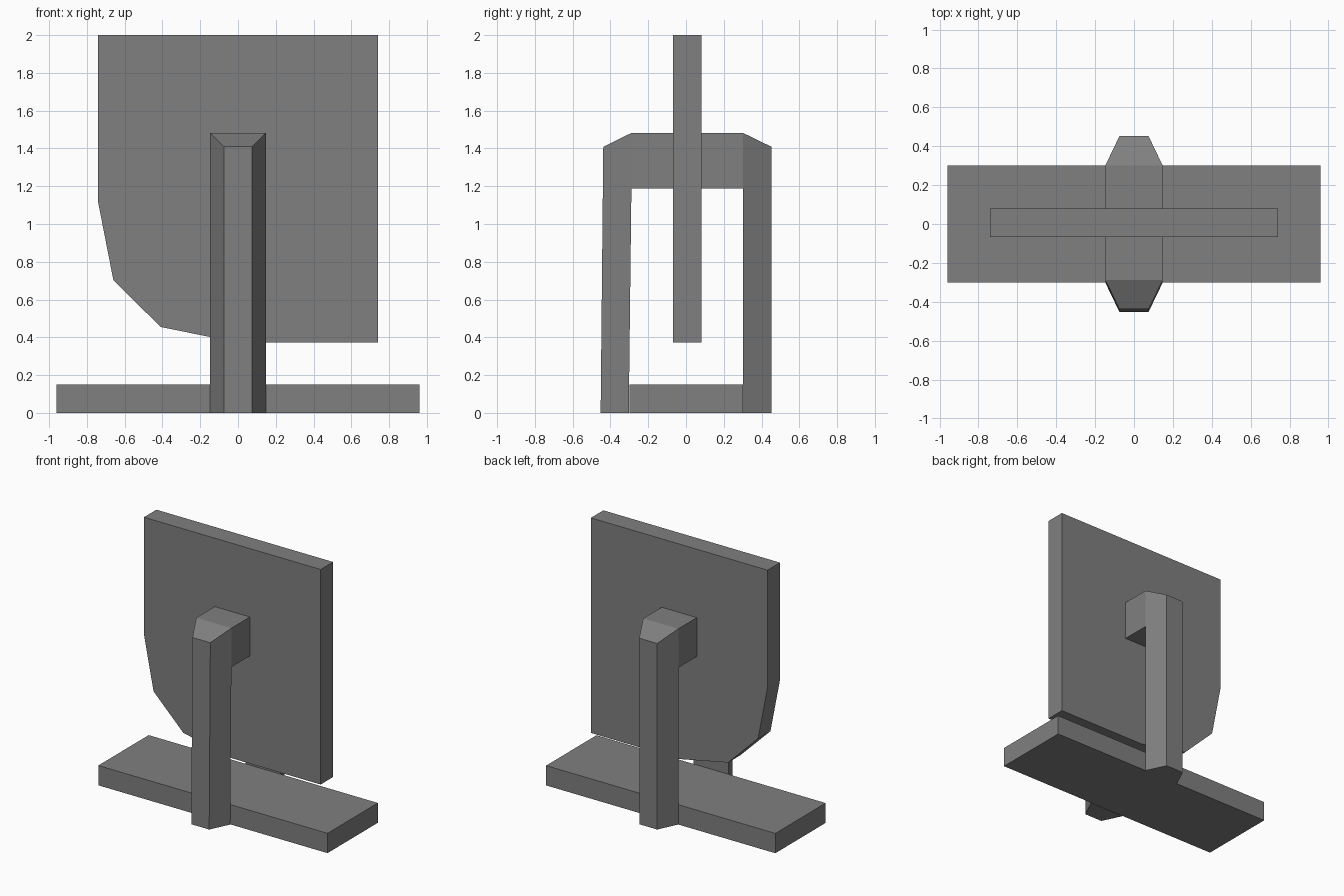
import bpy, bmesh

if "Cube" in bpy.data.objects:
    bpy.data.objects.remove(bpy.data.objects["Cube"])

# Dark grey finish shared by every part
grey = bpy.data.materials.new("dark_grey")
grey.diffuse_color = (0.214, 0.214, 0.214, 1)
grey.use_nodes = True
grey.node_tree.nodes["Principled BSDF"].inputs["Base Color"].default_value = grey.diffuse_color


def make_object(name, bm):
    bmesh.ops.recalc_face_normals(bm, faces=bm.faces)
    mesh = bpy.data.meshes.new(name)
    bm.to_mesh(mesh)
    bm.free()
    mesh.materials.append(grey)
    obj = bpy.data.objects.new(name, mesh)
    bpy.context.collection.objects.link(obj)
    return obj


def extruded_panel(name, outline, y0, y1):
    """Extrude an x/z outline along y."""
    bm = bmesh.new()
    face = bm.faces.new([bm.verts.new((x, y0, z)) for x, z in outline])
    ext = bmesh.ops.extrude_face_region(bm, geom=[face])
    verts = [v for v in ext["geom"] if isinstance(v, bmesh.types.BMVert)]
    bmesh.ops.translate(bm, verts=verts, vec=(0, y1 - y0, 0))
    return make_object(name, bm)


def bracket(name, profile):
    """Post with an inward arm: (half width, y, z) loop mirrored across x."""
    bm = bmesh.new()
    left = [bm.verts.new((-w, y, z)) for w, y, z in profile]
    right = [bm.verts.new((w, y, z)) for w, y, z in profile]
    n = len(profile)
    for i in range(n):
        j = (i + 1) % n
        bm.faces.new((left[i], left[j], right[j], right[i]))
    for side in (left, right):
        a, b, c, d, e, f, g = side
        bm.faces.new((b, c, d, e))        # arm side
        bm.faces.new((a, b, e, f, g))     # tapered post side
    return make_object(name, bm)


# Flat foot plate
extruded_panel("base", [(-0.96, 0), (0.96, 0), (0.96, 0.15), (-0.96, 0.15)], -0.30, 0.302)

# Upright board with one faceted round corner
extruded_panel("board", [(0.74, 2.0), (-0.74, 2.0), (-0.74, 1.113), (-0.66, 0.703),
                         (-0.41, 0.455), (0, 0.372), (0.74, 0.372)], -0.068, 0.081)

# Brackets: inner bottom, arm underside, arm end, arm top, bevel, outer bottom
W, T = 0.147, 0.075


def bracket_profile(inner_low, inner_high, board_y, outer_high, outer_low):
    return [(W, inner_low, 0), (W, inner_high, 1.187), (W, board_y, 1.187),
            (W, board_y, 1.482), (W, inner_high, 1.482),
            (T, outer_high, 1.409), (T, outer_low, 0)]


bracket("front_bracket", bracket_profile(-0.303, -0.289, -0.068, -0.438, -0.452))
bracket("back_bracket", bracket_profile(0.302, 0.302, 0.081, 0.452, 0.452))
